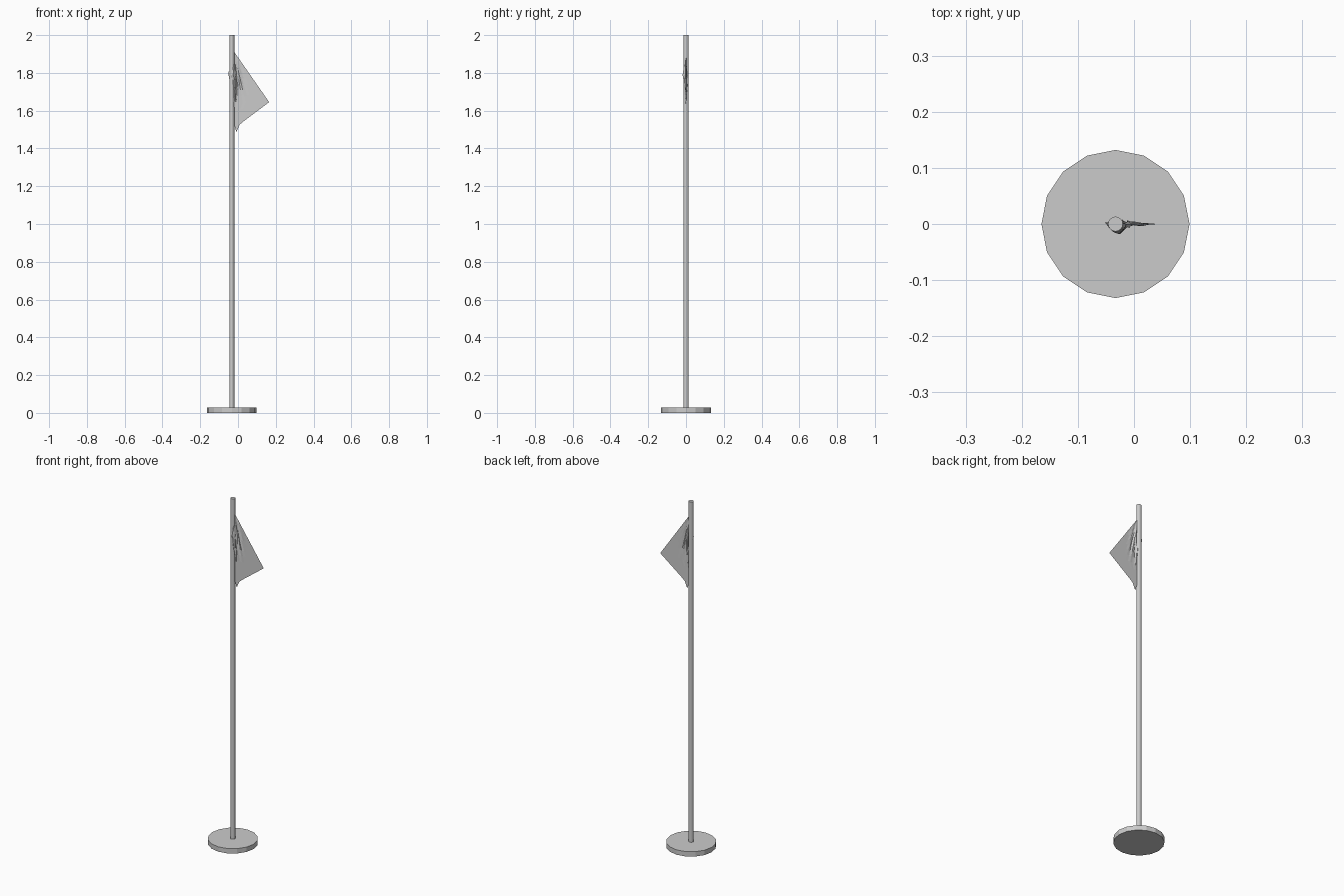
import bpy, math, random

if "Cube" in bpy.data.objects:
    bpy.data.objects.remove(bpy.data.objects["Cube"])

random.seed(4)
CX = -0.033  # pole axis


def cylinder(name, radius, z0, z1):
    bpy.ops.mesh.primitive_cylinder_add(vertices=16, radius=radius, depth=z1 - z0,
                                        location=(CX, 0, (z0 + z1) / 2))
    bpy.context.object.name = name
    return bpy.context.object


def lerp(points, t):
    # piecewise linear lookup along sorted (key, value) pairs
    for (a, va), (b, vb) in zip(points, points[1:]):
        if t <= b:
            return va + (vb - va) * (t - a) / (b - a)
    return points[-1][1]


def sheet(name, rows):
    n = len(rows[0])
    verts = [p for r in rows for p in r]
    faces = [(j * n + i, j * n + i + 1, (j + 1) * n + i + 1, (j + 1) * n + i)
             for j in range(len(rows) - 1) for i in range(n - 1)]
    mesh = bpy.data.meshes.new(name)
    mesh.from_pydata(verts, [], faces)
    obj = bpy.data.objects.new(name, mesh)
    bpy.context.collection.objects.link(obj)
    return obj


# Round foot and slim pole
cylinder("base", 0.132, 0, 0.028)
cylinder("pole", 0.0132, 0.02, 2.0)

# Pennant, flat at the tip and creased beside the pole
fly_edge = [(1.49, -0.007), (1.525, 0.008), (1.54, 0.025), (1.645, 0.165), (1.908, -0.018)]
hoist_edge = [(1.49, -0.010), (1.53, -0.021), (1.908, -0.022)]
levels = [1.49, 1.51, 1.525, 1.54, 1.575, 1.61, 1.645, 1.68, 1.71, 1.74,
          1.77, 1.80, 1.83, 1.86, 1.908]
rows = []
for z in levels:
    x0, x1 = lerp(hoist_edge, z), lerp(fly_edge, z)
    row = []
    for i in range(13):
        x = x0 + (x1 - x0) * (i / 12) ** 1.6
        amount = max(0, 1 - (x + 0.02) / 0.06) * max(0, 1 - abs(z - 1.76) / 0.13)
        row.append((x, 0.010 * amount * math.sin(x * 230 + z * 40), z))
    rows.append(row)
sheet("flag", rows)

# Crumpled cloth gathered around the front of the pole
gather = [(-0.053, 0.003), (-0.047, -0.006), (-0.037, -0.015), (-0.026, -0.019),
          (-0.017, -0.010), (-0.010, 0.007), (0.004, -0.002)]
spread = [(1.64, 0.1), (1.70, 0.4), (1.76, 0.75), (1.80, 1.0), (1.845, 0.5)]
rows = []
for k in range(9):
    z = 1.64 + 0.205 * k / 8
    s = lerp(spread, z)
    rows.append([(-0.012 + (x + 0.012) * s + random.uniform(-0.002, 0.002), y * s,
                  z + random.uniform(-0.009, 0.009)) for x, y in gather])
sheet("flag_gather", rows)
